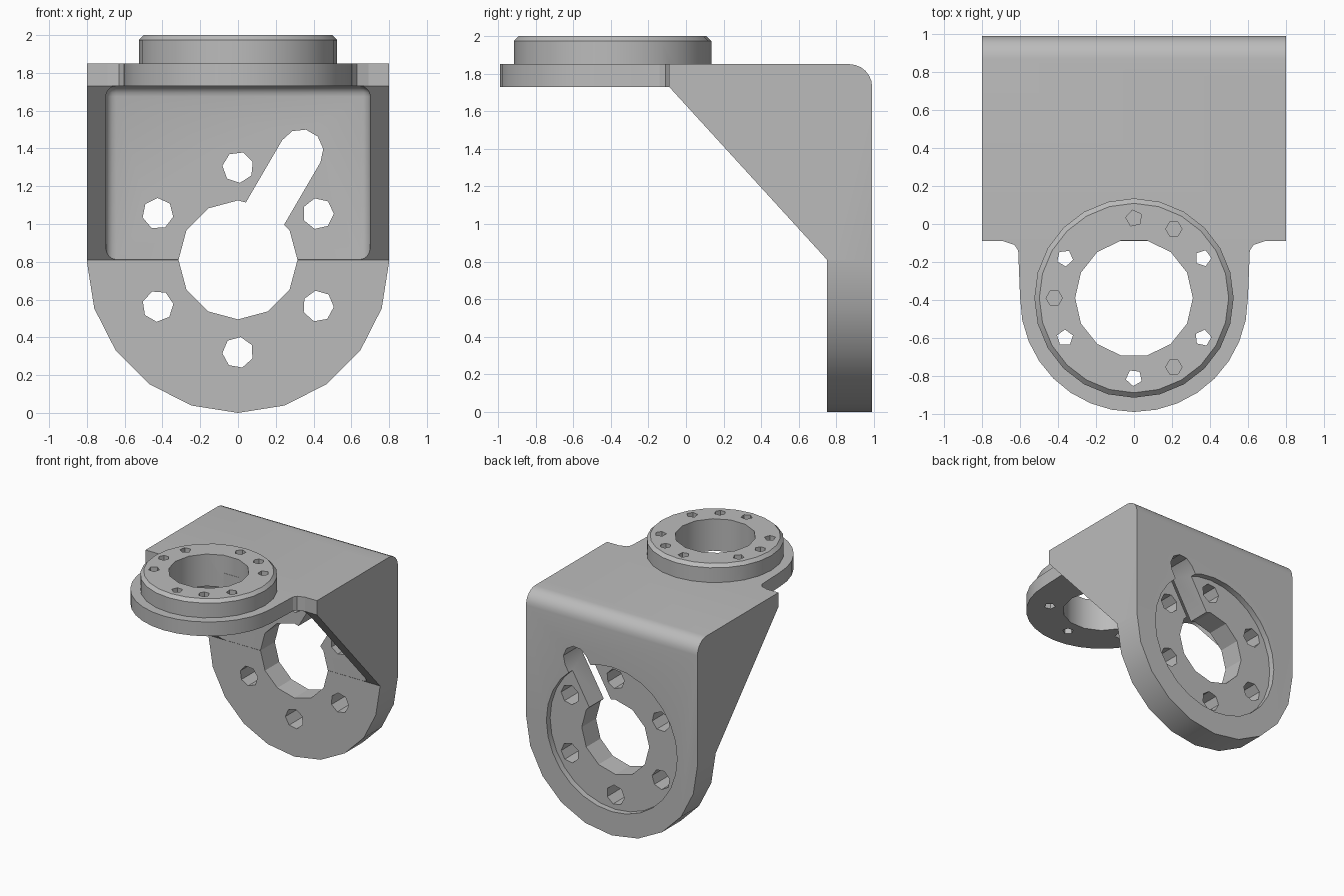
import bpy
import bmesh
from math import sin, cos, pi, radians
from mathutils import Vector

default = bpy.data.objects.get("Cube")
if default:
    bpy.data.objects.remove(default, do_unlink=True)

grey = bpy.data.materials.new("plain grey")
grey.use_nodes = True
tone = (0.5, 0.5, 0.5, 1)
grey.diffuse_color = tone
grey.node_tree.nodes["Principled BSDF"].inputs["Base Color"].default_value = tone


def arc(cx, cy, r, start, end, steps):
    """Points along an arc, angles in degrees."""
    return [(cx + r * cos(radians(start + (end - start) * i / steps)),
             cy + r * sin(radians(start + (end - start) * i / steps)))
            for i in range(steps + 1)]


def circle(cx, cy, r, sides, turn=0):
    return arc(cx, cy, r, turn, turn + 360, sides)[:-1]


def prism(name, outline, axis, low, high):
    """Extrude a 2D outline along x, y or z."""
    place = {"x": lambda p, d: (d, p[0], p[1]),
             "y": lambda p, d: (p[0], d, p[1]),
             "z": lambda p, d: (p[0], p[1], d)}[axis]
    bm = bmesh.new()
    face = bm.faces.new([bm.verts.new(place(p, low)) for p in outline])
    moved = bmesh.ops.extrude_face_region(bm, geom=[face])["geom"]
    shift = Vector(place((0, 0), high - low))
    bmesh.ops.translate(bm, vec=shift, verts=[v for v in moved if isinstance(v, bmesh.types.BMVert)])
    bmesh.ops.recalc_face_normals(bm, faces=bm.faces)
    return finish(name, bm)


def finish(name, bm):
    mesh = bpy.data.meshes.new(name)
    bm.to_mesh(mesh)
    bm.free()
    mesh.materials.append(grey)
    obj = bpy.data.objects.new(name, mesh)
    bpy.context.collection.objects.link(obj)
    return obj


def bevel(obj, width, segments, rule):
    """Round the edges whose two ends both satisfy the rule."""
    bm = bmesh.new()
    bm.from_mesh(obj.data)
    edges = [e for e in bm.edges if all(rule(v.co) for v in e.verts)]
    bmesh.ops.bevel(bm, geom=edges, offset=width, segments=segments, profile=0.5, affect="EDGES")
    bm.to_mesh(obj.data)
    bm.free()


def combine(obj, other, operation="DIFFERENCE"):
    mod = obj.modifiers.new("combine", "BOOLEAN")
    mod.operation = operation
    mod.solver = "EXACT"
    mod.object = other
    bpy.context.view_layer.objects.active = obj
    bpy.ops.object.modifier_apply(modifier=mod.name)
    bpy.data.objects.remove(other, do_unlink=True)


# Bracket body: side profile across the full width, rounded at the top rear edge
back, front, top, under = 0.99, 0.75, 1.85, 1.73
profile = [(back, -0.1)] + arc(back - 0.12, top - 0.12, 0.12, 0, 90, 6)
profile += [(-0.09, top), (-0.09, under), (front, 0.81), (front, -0.1)]
body = prism("bracket_body", profile, "x", -0.8, 0.8)

# Round lower end of the back plate
arch = arc(0, 0.8, 0.8, 180, 360, 10) + [(0.8, 2.2), (-0.8, 2.2)]
combine(body, prism("arch_cutter", arch, "y", -1.5, 1.5), "INTERSECT")

# Hollow between the two side gussets, with rounded inside corners
hollow = prism("hollow_cutter", [(-0.7, 0.4), (0.7, 0.4), (0.7, under), (-0.7, under)],
               "y", -0.6, front - 0.002)
bevel(hollow, 0.055, 4, lambda co: co.z > 1 or co.y > 0)
combine(body, hollow)

# Round recess in the rear face
hub = 0.81
combine(body, prism("recess_cutter", circle(0, hub, 0.61, 28), "y", back - 0.05, 1.2))

# Central bore, angled slot and ring of bolt holes through the back plate
combine(body, prism("bore_cutter", circle(0, hub, 0.315, 12), "y", 0.5, 1.3))
slot_end = (0.335, 1.385)
slot = arc(*slot_end, 0.117, -30, 150, 5) + arc(0, hub, 0.117, 150, 330, 2)
combine(body, prism("slot_cutter", slot, "y", 0.5, 1.3))
for k in range(6):
    a = radians(30 + 60 * k)
    hole = circle(0.49 * cos(a), hub + 0.49 * sin(a), 0.083, 7, 20 * k)
    combine(body, prism("bolt_cutter", hole, "y", 0.5, 1.3))

# Pivot flange: a tongue with a round nose and flared roots
cy = -0.39
root = [(0.61, -0.14), (0.63, -0.11), (0.69, -0.09)]
outline = arc(0, cy, 0.6, 180, 360, 16) + root + [(-x, y) for x, y in reversed(root)]
flange = prism("pivot_flange", outline, "z", under, top)

# Raised collar with a chamfered rim
collar = prism("collar", circle(0, cy, 0.525, 24), "z", 1.79, 2)
bevel(collar, 0.026, 1, lambda co: co.z > 1.9)
combine(flange, collar, "UNION")
combine(flange, prism("collar_bore_cutter", circle(0, cy, 0.31, 14), "z", 1.5, 2.2))

# Six through holes and three blind holes around the collar
for k in range(6):
    a = radians(30 + 60 * k)
    hole = circle(0.42 * cos(a), cy + 0.42 * sin(a), 0.044, 5, 30 * k)
    combine(flange, prism("screw_cutter", hole, "z", 1.5, 2.2))
for k in range(3):
    a = radians(60 + 120 * k)
    hole = circle(0.42 * cos(a), cy + 0.42 * sin(a), 0.043, 6)
    combine(flange, prism("blind_cutter", hole, "z", 1.88, 2.2))

# Smooth shading with crisp edges
for obj in (body, flange):
    bpy.ops.object.select_all(action="DESELECT")
    obj.select_set(True)
    bpy.context.view_layer.objects.active = obj
    bpy.ops.object.shade_smooth_by_angle(angle=radians(28))
